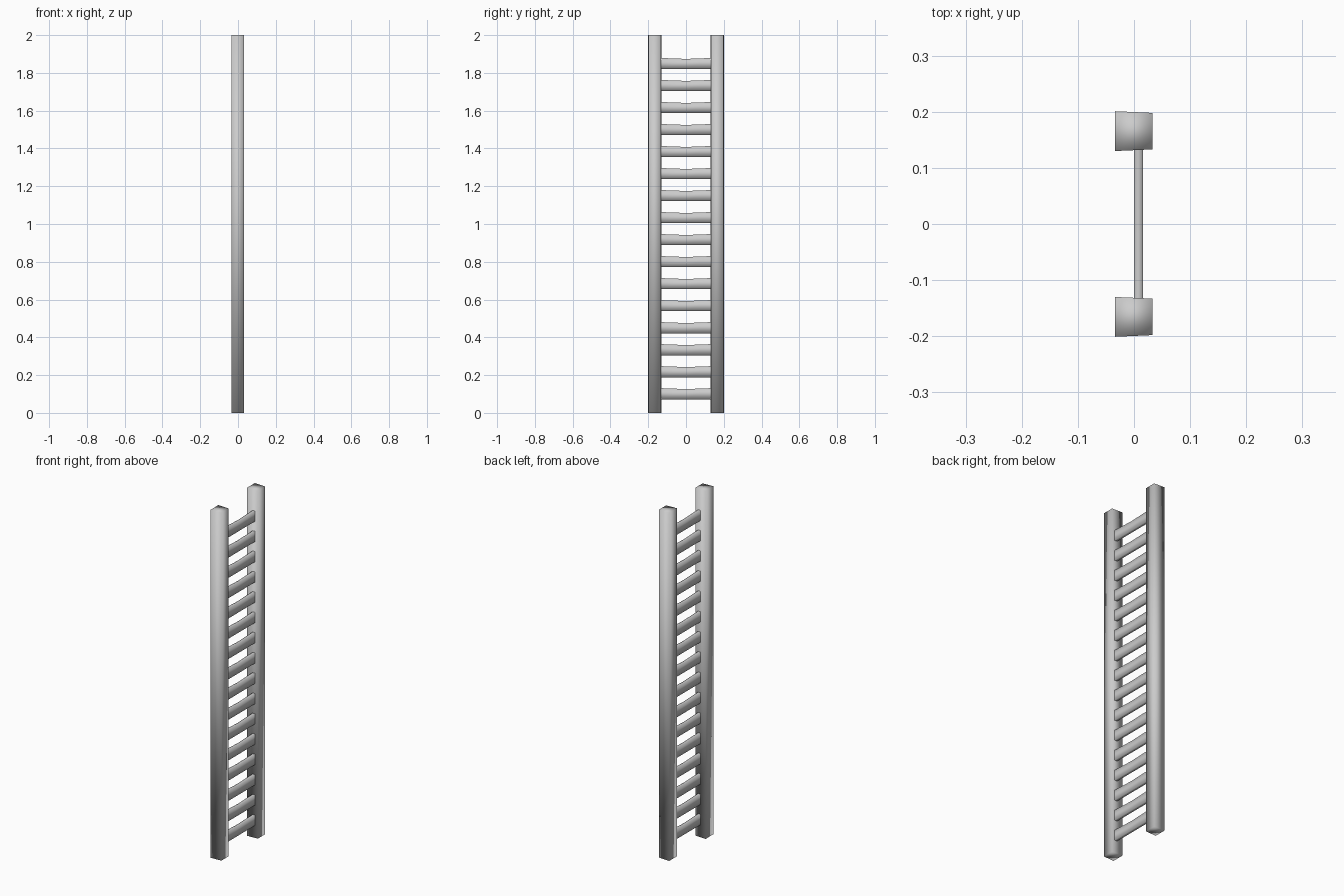
import bpy
import bmesh

cube = bpy.data.objects.get("Cube")
if cube:
    bpy.data.objects.remove(cube, do_unlink=True)

GREY = (0.6, 0.6, 0.6, 1.0)
metal = bpy.data.materials.new("plain grey")
metal.use_nodes = True
metal.diffuse_color = GREY
metal.node_tree.nodes["Principled BSDF"].inputs["Base Color"].default_value = GREY


def loft(name, rings, capped):
    """Join equal cross-sections into one smooth bar."""
    bm = bmesh.new()
    loops = [[bm.verts.new(p) for p in ring] for ring in rings]
    for a, b in zip(loops, loops[1:]):
        for i in range(len(a)):
            j = (i + 1) % len(a)
            bm.faces.new((a[i], a[j], b[j], b[i]))
    if capped:
        bm.faces.new(loops[0])
        bm.faces.new(loops[-1])
    bmesh.ops.recalc_face_normals(bm, faces=bm.faces)
    for face in bm.faces:
        face.smooth = True
    mesh = bpy.data.meshes.new(name)
    bm.to_mesh(mesh)
    bm.free()
    mesh.materials.append(metal)
    obj = bpy.data.objects.new(name, mesh)
    bpy.context.collection.objects.link(obj)
    return obj


# Two upright rails with a slightly tapered square section
HEIGHT = 2.0
section = [(-0.034, 0.130), (0.033, 0.133), (0.033, 0.198), (-0.034, 0.201)]
for side, label in ((-1, "front"), (1, "back")):
    rings = [[(x, side * y, z) for x, y in section] for z in (0, HEIGHT)]
    loft(label + "_rail", rings, True)

# Flat rungs, evenly spaced, with the top edge dipping at mid span
RUNGS = 16
FIRST, LAST = 0.072, 1.82
THICK, TALL, DIP = 0.016, 0.059, 0.005
for n in range(RUNGS):
    base = FIRST + (LAST - FIRST) * n / (RUNGS - 1)
    rings = []
    for y, dip in ((-0.135, 0), (0, DIP), (0.135, 0)):
        top = base + TALL - dip
        rings.append([(0, y, base), (THICK, y, base),
                      (THICK, y, top), (0, y, top)])
    loft(f"rung_{n + 1}", rings, False)
